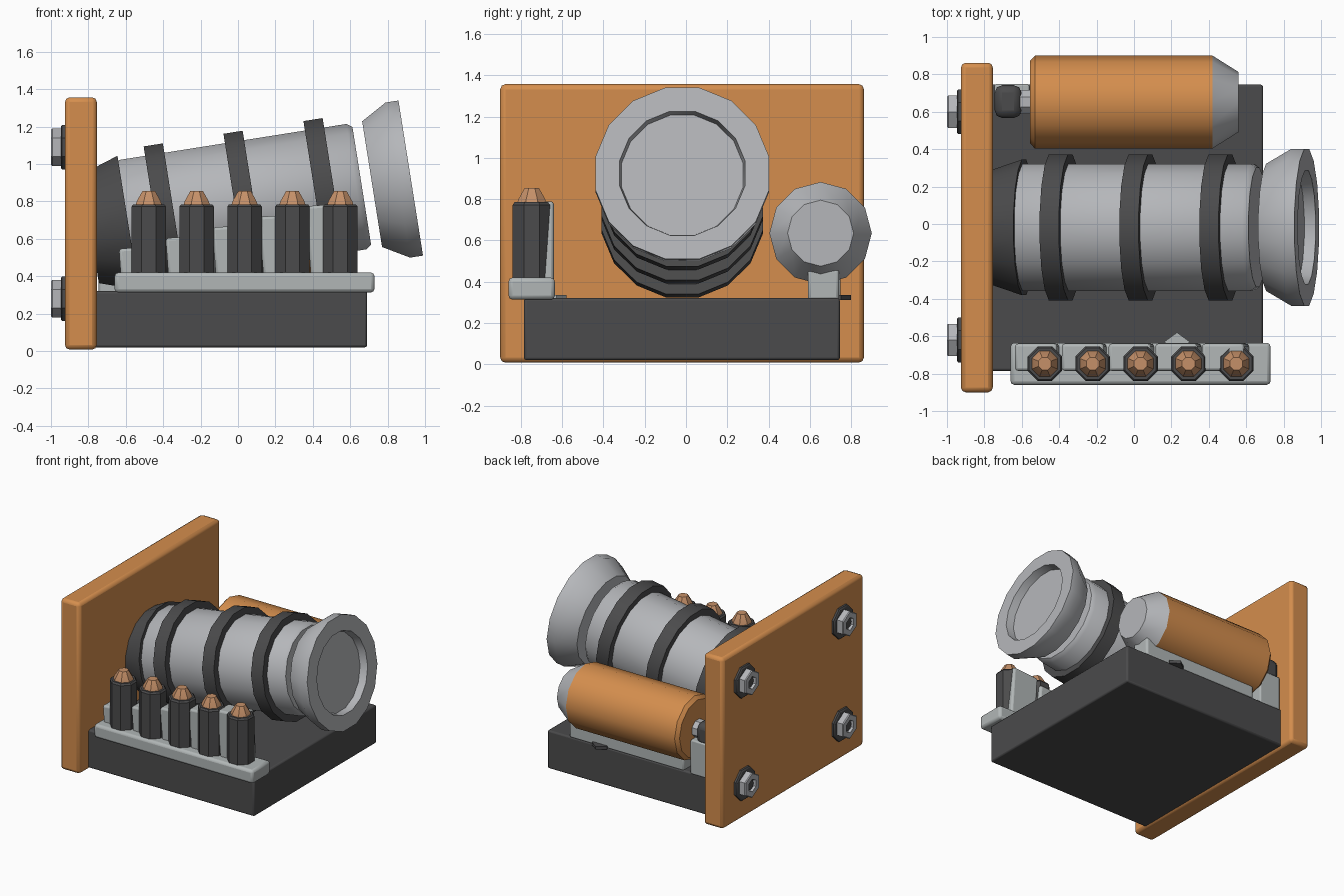
import bpy, bmesh, math
from mathutils import Matrix, Vector

cube = bpy.data.objects.get("Cube")
if cube:
    bpy.data.objects.remove(cube)


def material(name, rgb):
    m = bpy.data.materials.new(name)
    m.use_nodes = True
    m.diffuse_color = (*rgb, 1)
    m.node_tree.nodes["Principled BSDF"].inputs["Base Color"].default_value = (*rgb, 1)
    return m


ORANGE = material("orange paint", (0.66, 0.27, 0.075))
COPPER = material("copper", (0.56, 0.28, 0.14))
STEEL = material("light steel", (0.46, 0.47, 0.49))
RACK = material("rack grey", (0.44, 0.47, 0.47))
DARK = material("dark steel", (0.07, 0.07, 0.072))


def finish(bm, name, mat, bevel=0):
    bmesh.ops.recalc_face_normals(bm, faces=bm.faces)
    mesh = bpy.data.meshes.new(name)
    bm.to_mesh(mesh)
    bm.free()
    ob = bpy.data.objects.new(name, mesh)
    bpy.context.collection.objects.link(ob)
    mesh.materials.append(mat)
    if bevel:
        mod = ob.modifiers.new("Bevel", "BEVEL")
        mod.width, mod.segments = bevel, 2
        mod.limit_method = "ANGLE"
    bpy.ops.object.select_all(action="DESELECT")
    ob.select_set(True)
    bpy.context.view_layer.objects.active = ob
    bpy.ops.object.shade_smooth_by_angle(angle=math.radians(35))
    return ob


def box(name, mat, x, y, z, bevel=0.0, tilt=0.0):
    """Box from its (min, max) on each axis, tilted about y."""
    bm = bmesh.new()
    bmesh.ops.create_cube(bm, size=1)
    centre = Vector([(a + b) / 2 for a, b in (x, y, z)])
    size = Matrix.Diagonal([b - a for a, b in (x, y, z)] + [1])
    bm.transform(Matrix.Translation(centre) @ Matrix.Rotation(-tilt, 4, "Y") @ size)
    return finish(bm, name, mat, bevel)


def lathe(name, mat, profile, sides, matrix, offset=0.0, bevel=0.0):
    """Turn (distance, radius) points about the local x axis and cap the ends."""
    bm = bmesh.new()
    rings = []
    for t, r in profile:
        angles = [math.tau * (i + offset) / sides for i in range(sides)]
        rings.append([bm.verts.new((t, r * math.sin(a), r * math.cos(a))) for a in angles])
    for low, high in zip(rings, rings[1:]):
        for i in range(sides):
            j = (i + 1) % sides
            bm.faces.new((low[i], low[j], high[j], high[i]))
    bm.faces.new(rings[0])
    bm.faces.new(rings[-1])
    bm.transform(matrix)
    return finish(bm, name, mat, bevel)


# Base and mounting plate
box("base", DARK, (-0.77, 0.69), (-0.785, 0.745), (0.02, 0.32), 0.012)
box("mounting_plate", ORANGE, (-0.925, -0.755), (-0.9, 0.862), (0.008, 1.357), 0.025)

# Bolts on the outer side of the plate
for y in (-0.62, 0.6):
    for z in (0.28, 1.09):
        place = Matrix.Translation((-0.925, y, z)) @ Matrix.Rotation(math.pi, 4, "Z")
        lathe("washer", DARK, [(-0.01, 0.13), (0.015, 0.13), (0.022, 0.12)], 8, place, 0.5)
        lathe("bolt_head", STEEL, [(0, 0.1), (0.068, 0.1), (0.075, 0.093), (0.075, 0.05),
                                   (0.05, 0.045)], 6, place)
        lathe("bolt_core", DARK, [(0.04, 0.04), (0.058, 0.04)], 8, place)

# Tilted barrel
tilt = math.radians(9)
axis = Matrix.Translation((0, -0.018, 0.779)) @ Matrix.Rotation(-tilt, 4, "Y")
lathe("breech", DARK, [(-0.8, 0.3), (-0.595, 0.37)], 16, axis, 0.5)
lathe("barrel", STEEL, [(-0.62, 0.325), (-0.59, 0.346), (0.64, 0.346), (0.67, 0.325)],
      16, axis, 0.5)
for t in (-0.397, 0.035, 0.468):
    lathe("barrel_band", DARK, [(t - 0.052, 0.398), (t + 0.052, 0.398)], 16, axis, 0.5)
lathe("muzzle", STEEL, [(0.726, 0.347), (0.865, 0.428), (0.935, 0.428), (0.935, 0.31),
                        (0.875, 0.3)], 16, axis, 0.5)

# Shell rack with rising steps
box("shell_rack", RACK, (-0.66, 0.73), (-0.86, -0.635), (0.313, 0.42), 0.02)
for i in range(5):
    left = -0.63 + 0.252 * i
    box("rack_step", RACK, (left, left + 0.225), (-0.785, -0.64),
        (0.36, 0.555 + 0.057 * i), 0.015, math.radians(4))

# Shells standing in the rack
for i in range(5):
    up = Matrix.Translation((-0.477 + 0.256 * i, -0.747, 0)) @ Matrix.Rotation(-math.pi / 2, 4, "Y")
    lathe("shell_case", DARK, [(0.4, 0.1), (0.772, 0.1), (0.785, 0.09)], 8, up, 0.5)
    lathe("shell_tip", COPPER, [(0.78, 0.076), (0.8, 0.07), (0.855, 0.037)], 8, up, 0.5)

# Tank, nose cone and valve
tank = Matrix.Translation((0, 0.652, 0.635))
lathe("tank", ORANGE, [(-0.555, 0.222), (-0.53, 0.248), (0.42, 0.248)], 12, tank)
lathe("tank_nose", STEEL, [(0.42, 0.248), (0.56, 0.16)], 12, tank)
lathe("valve_neck", STEEL, [(-0.62, 0.07), (-0.54, 0.07)], 8, tank, 0.5)
box("valve", DARK, (-0.745, -0.602), (0.567, 0.742), (0.55, 0.72), 0.04)

# Tank supports
box("tank_saddle", RACK, (-0.5, 0.5), (0.59, 0.742), (0.31, 0.46), 0.015)
box("tank_post", RACK, (-0.745, -0.56), (0.6, 0.748), (0.31, 0.58), 0.01)

# Small feet beside the rack and the saddle
for name, y, spin, mat in (("rack_foot", -0.65, 0, RACK), ("tank_foot", 0.73, 0, DARK)):
    up = Matrix.Translation((0.23, y, 0)) @ Matrix.Rotation(-math.pi / 2, 4, "Y")
    lathe(name, mat, [(0.312, 0.07), (0.335, 0.07)], 5, up, 0.25)
